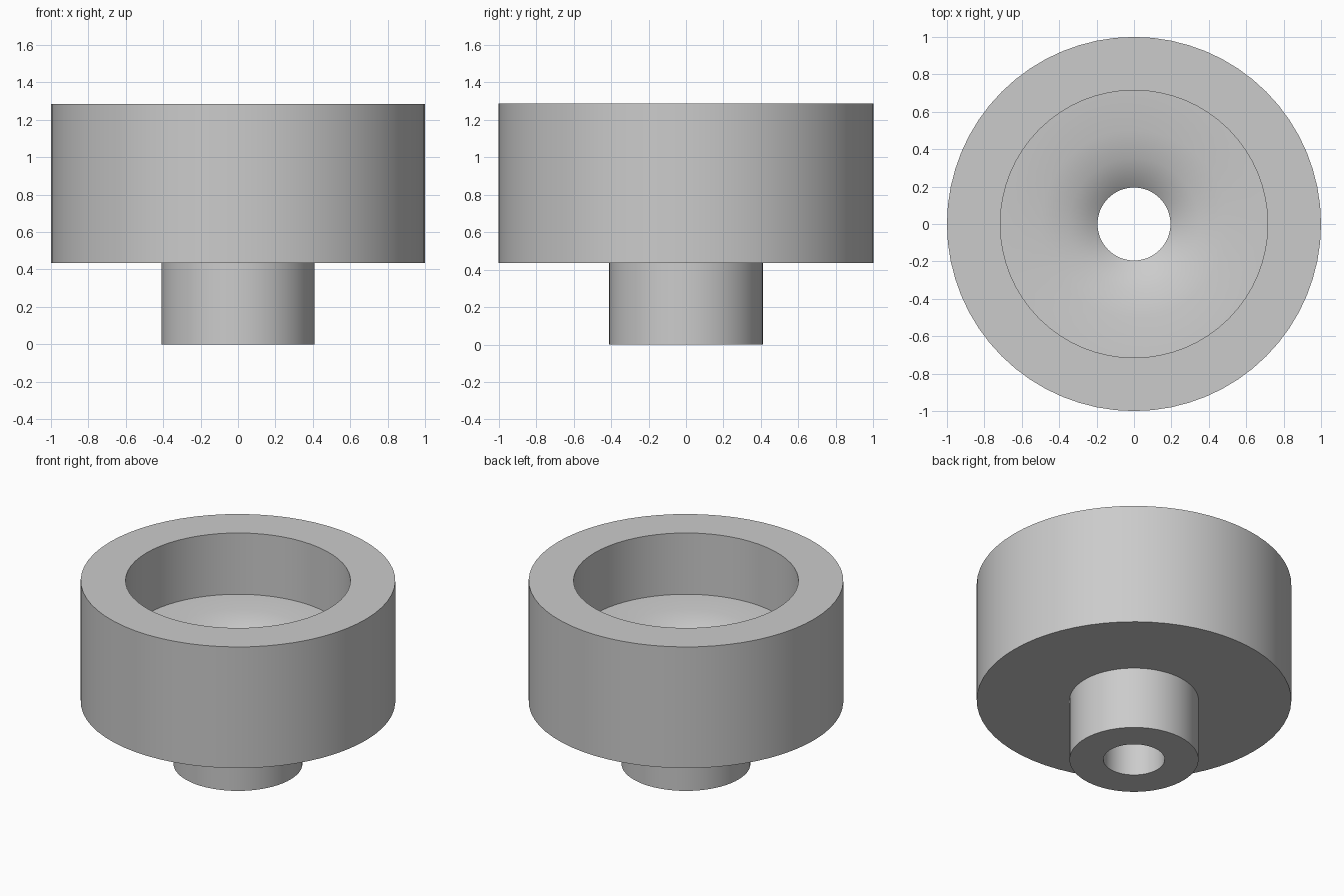
import bpy, bmesh, math

SEGMENTS = 64

cube = bpy.data.objects.get("Cube")
if cube:
    bpy.data.objects.remove(cube, do_unlink=True)

# Single grey material
grey = bpy.data.materials.new("plain_grey")
grey.use_nodes = True
colour = (0.6, 0.6, 0.6, 1)
grey.diffuse_color = colour
grey.node_tree.nodes["Principled BSDF"].inputs["Base Color"].default_value = colour


def lathe(name, profile):
    """Spin a closed (radius, height) profile around the z axis."""
    bm = bmesh.new()
    verts = [bm.verts.new((r, 0, z)) for r, z in profile]
    edges = [bm.edges.new((verts[i - 1], v)) for i, v in enumerate(verts)]
    bmesh.ops.spin(bm, geom=verts + edges, cent=(0, 0, 0), axis=(0, 0, 1),
                   angle=math.tau, steps=SEGMENTS, use_merge=True)
    bmesh.ops.remove_doubles(bm, verts=bm.verts, dist=0.0005)
    bmesh.ops.recalc_face_normals(bm, faces=bm.faces)
    mesh = bpy.data.meshes.new(name)
    bm.to_mesh(mesh)
    bm.free()
    mesh.materials.append(grey)
    obj = bpy.data.objects.new(name, mesh)
    bpy.context.collection.objects.link(obj)
    bpy.ops.object.select_all(action="DESELECT")
    obj.select_set(True)
    bpy.context.view_layer.objects.active = obj
    bpy.ops.object.shade_smooth_by_angle(angle=math.radians(30))
    return obj


# Stem, wide body, cup recess, floor dipping into the bore
outside = [(0.195, 0), (0.41, 0), (0.41, 0.435), (1, 0.435), (1, 1.285)]
recess = [(0.715, 1.285), (0.715, 0.855)]
floor = [(0.5, 0.845), (0.35, 0.815), (0.25, 0.77), (0.195, 0.73)]
lathe("stemmed_cup", outside + recess + floor)
